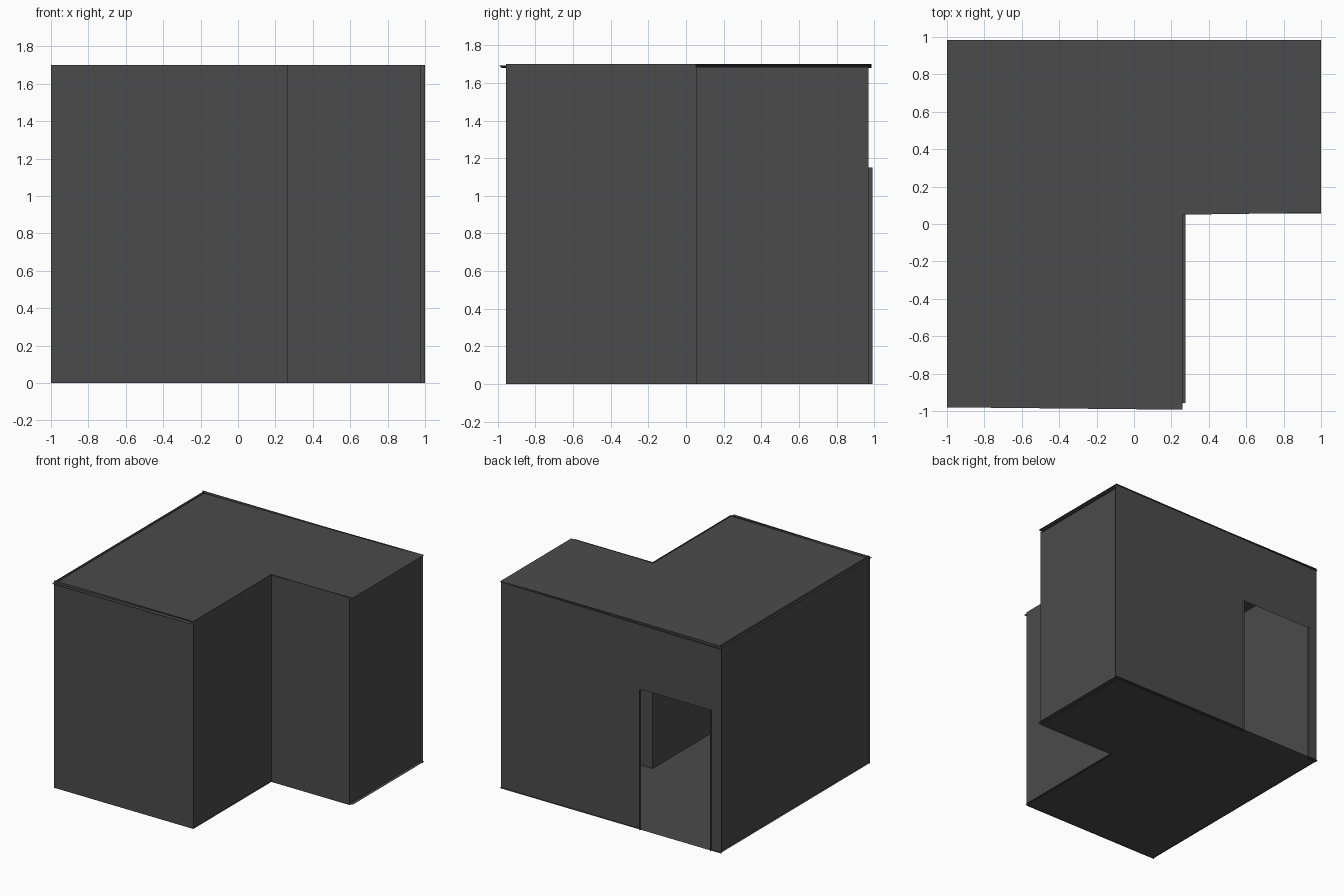
import bpy

if "Cube" in bpy.data.objects:
    bpy.data.objects.remove(bpy.data.objects["Cube"])

H = 1.70          # wall height
DOOR_L, DOOR_R, DOOR_H = -0.91, -0.27, 1.15

charcoal = bpy.data.materials.new("charcoal")
charcoal.diffuse_color = (0.07, 0.07, 0.07, 1)
charcoal.use_nodes = True
charcoal.node_tree.nodes["Principled BSDF"].inputs["Base Color"].default_value = charcoal.diffuse_color


def mesh_object(name, verts, faces):
    me = bpy.data.meshes.new(name)
    me.from_pydata(verts, [], faces)
    me.materials.append(charcoal)
    me.update()
    ob = bpy.data.objects.new(name, me)
    bpy.context.collection.objects.link(ob)
    return ob


def slab(name, outline, z, slope=0.0, flip=False):
    """Flat sheet from a plan outline, z measured at x = 1."""
    order = list(range(len(outline)))
    return mesh_object(name, [(x, y, z + slope * (x - 1)) for x, y in outline],
                       [order[::-1] if flip else order])


def wall(name, a, b, z0=0.0, z1=H):
    """Upright sheet between two plan points."""
    return mesh_object(name, [(*a, z0), (*b, z0), (*b, z1), (*a, z1)], [(0, 1, 2, 3)])


# L-shaped floor and ceiling sheets, overhanging the walls slightly
slab("floor", [(-1, -0.957), (0.275, -0.957), (0.275, 0.055), (1, 0.055),
               (1, 0.985), (-1, 0.985)], 0.008, flip=True)
slab("ceiling", [(-1, -0.98), (0.26, -0.993), (0.26, 0.05), (1, 0.06),
                 (1, 0.985), (-1, 0.985)], 1.70, slope=0.01)

# Thin walls round the plan
wall("front_wall", (-1, -0.957), (0.265, -0.957))
wall("wing_wall", (0.265, -0.957), (0.265, 0.053))
wall("notch_wall", (0.265, 0.053), (0.975, 0.053))
wall("right_wall", (0.975, 0.053), (0.975, 0.97), z1=1.685)
wall("left_wall", (-0.985, 0.97), (-0.985, -0.957))

# Back wall in one mesh around the doorway
Y = 0.97
mesh_object("back_wall",
            [(1, Y, 0), (DOOR_R, Y, 0), (DOOR_R, Y, DOOR_H), (DOOR_L, Y, DOOR_H),
             (DOOR_L, Y, 0), (-1, Y, 0), (-1, Y, H), (1, Y, H)],
            [(0, 1, 2, 7), (2, 3, 6, 7), (3, 4, 5, 6)])

# Door jambs projecting outward
for side, x in (("left", DOOR_L), ("right", DOOR_R)):
    wall(side + "_door_jamb", (x, Y), (x, 0.99), 0, DOOR_H)
